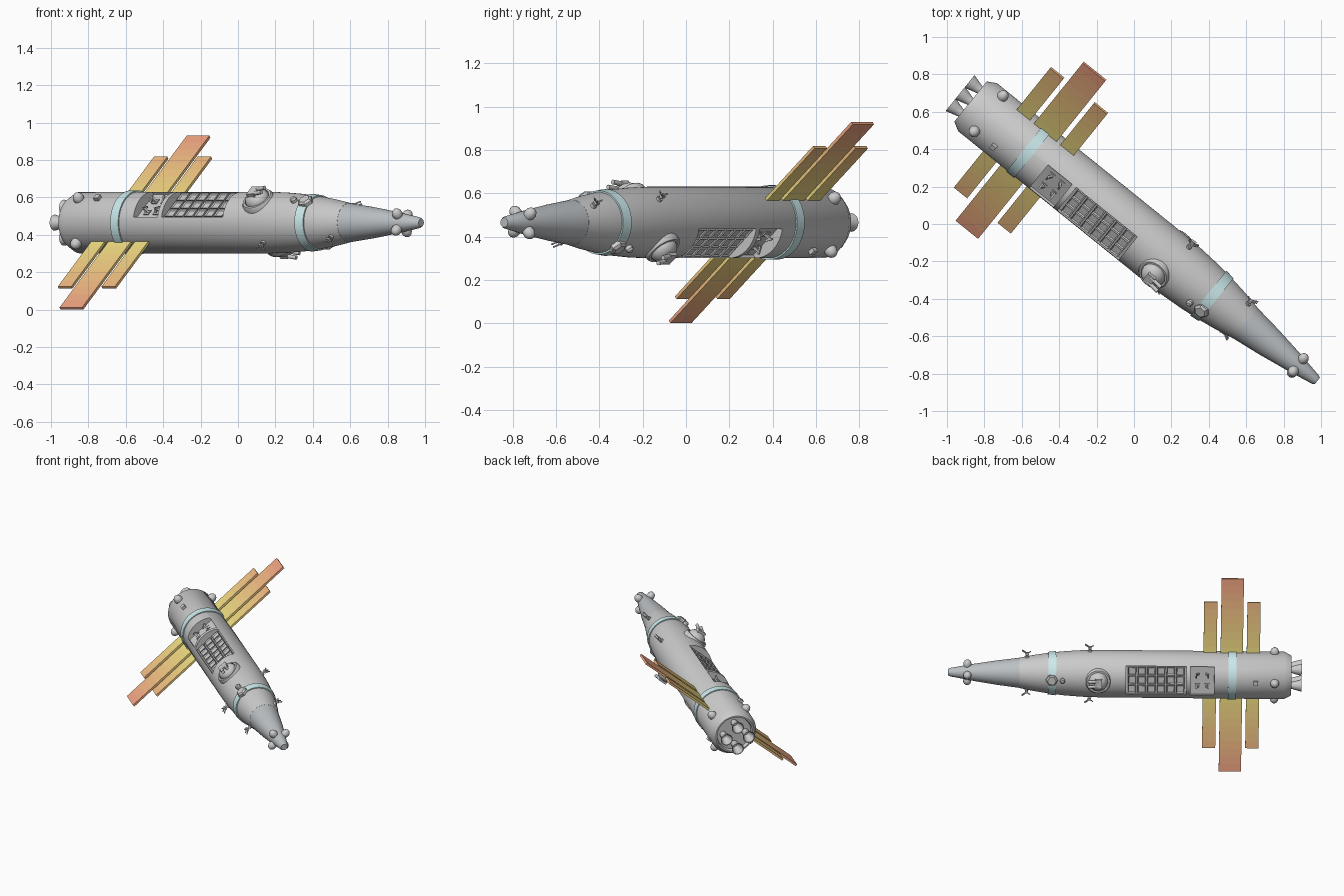
import bpy, bmesh
from math import radians, cos, sin, pi, atan2
from mathutils import Matrix, Vector

if "Cube" in bpy.data.objects:
    bpy.data.objects.remove(bpy.data.objects["Cube"])

# Ship frame: X = stern to nose, Y = along solar wings, Z = normal of the wings
YAW, ROLL = atan2(-1.54, 1.91), radians(40.3)
SHIP = (Matrix.Translation((-0.93, 0.70, 0.465))
        @ Matrix.Rotation(YAW, 4, 'Z') @ Matrix.Rotation(ROLL, 4, 'X'))
AXIS = Matrix.Rotation(pi / 2, 4, 'Y')          # lathe axis Z -> ship X
T = Matrix.Translation
R = Matrix.Rotation


def material(name, rgb):
    m = bpy.data.materials.new(name)
    m.diffuse_color = (*rgb, 1)
    m.use_nodes = True
    m.node_tree.nodes["Principled BSDF"].inputs["Base Color"].default_value = m.diffuse_color
    return m


def place(s, rho, deg):
    """Frame at s along the hull, rho from the axis, with Z pointing outward."""
    a = radians(deg)
    return T((s, rho * cos(a), rho * sin(a))) @ R(a - pi / 2, 4, 'X')


def lathe(bm, profile, m, segs=32):
    part = bmesh.new()
    vs = [part.verts.new((r, 0, z)) for r, z in profile]
    es = [part.edges.new(p) for p in zip(vs, vs[1:])]
    bmesh.ops.spin(part, geom=vs + es, axis=(0, 0, 1), cent=(0, 0, 0),
                   angle=2 * pi, steps=segs)
    bmesh.ops.remove_doubles(part, verts=part.verts, dist=1e-5)
    bmesh.ops.recalc_face_normals(part, faces=part.faces)
    merge(bm, part, m)


def merge(bm, part, m):
    part.transform(m)
    tmp = bpy.data.meshes.new("tmp")
    part.to_mesh(tmp)
    part.free()
    bm.from_mesh(tmp)
    bpy.data.meshes.remove(tmp)


def box(bm, size, m, inset=0, depth=0):
    part = bmesh.new()
    bmesh.ops.create_cube(part, size=1, matrix=Matrix.Diagonal((*size, 1)))
    if inset:
        part.normal_update()
        top = max(part.faces, key=lambda f: f.calc_center_median().z)
        bmesh.ops.inset_individual(part, faces=[top], thickness=inset, depth=depth)
    merge(bm, part, m)


def rod(bm, r, length, m, segs=12):
    lathe(bm, [(0, 0), (r, 0), (r, length), (0, length)], m, segs)


def finish(name, bm, *mats):
    me = bpy.data.meshes.new(name)
    bm.to_mesh(me)
    bm.free()
    ob = bpy.data.objects.new(name, me)
    bpy.context.collection.objects.link(ob)
    for m in mats:
        me.materials.append(m)
    ob.matrix_world = SHIP
    return ob


# Hull with a recessed stern
bm = bmesh.new()
lathe(bm, [(0, .10), (.122, .10), (.128, .072), (.138, .072), (.165, .12), (.165, 1.40),
           (.162, 1.52), (.154, 1.64), (.142, 1.75), (.125, 1.86), (.105, 1.96), (0, 1.96)],
      AXIS, 64)
hull = finish("hull", bm)

# Pockets for the cell grid and the clamp bay, cut on both faces
bm = bmesh.new()
for side in (90, -90):
    box(bm, (.42, .208, .10), place(1.01, .158, side))
    box(bm, (.165, .208, .10), place(.69, .158, side))
cutter = finish("pocket_cutter", bm)
cutter.hide_render = True
mod = hull.modifiers.new("pockets", 'BOOLEAN')
mod.operation, mod.solver, mod.object = 'DIFFERENCE', 'EXACT', cutter
bpy.context.view_layer.objects.active = hull
bpy.ops.object.modifier_apply(modifier=mod.name)
bpy.data.objects.remove(cutter)

# Nose cone
bm = bmesh.new()
lathe(bm, [(0, 1.955), (.105, 1.955), (.084, 2.12), (.057, 2.29), (.029, 2.44), (.022, 2.453), (0, 2.453)],
      AXIS, 64)
finish("nose_cone", bm, material("dark_grey", (.50, .53, .55)))

# Pale hull bands
band = material("pale_blue", (.60, .82, .84))
for name, a, b, ra, rb in (("rear_band", .455, .51, .165, .165), ("front_band", 1.705, 1.76, .147, .1405)):
    bm = bmesh.new()
    lathe(bm, [(ra - .01, a), (ra + .007, a), (rb + .007, b), (rb - .01, b), (ra - .01, a)], AXIS, 64)
    finish(name, bm, band)

# Solar wings, shaded yellow at the root to orange at the tip
N = 10
root, tip = Vector((.85, .72, .22)), Vector((.85, .36, .22))
shades = [material(f"wing_shade_{i}", root.lerp(tip, i / (N - 1))) for i in range(N)]
for name, s, width, half in (("wing_main", .487, .155, .71), ("wing_rear", .337, .092, .537),
                             ("wing_front", .637, .092, .537)):
    bm = bmesh.new()
    box(bm, (width, 2 * half, .015), T((s, 0, 0)))
    step = (.71 - .15) / N
    for i in range(1, N):
        for sg in (1, -1):
            bmesh.ops.bisect_plane(bm, geom=bm.verts[:] + bm.edges[:] + bm.faces[:],
                                   plane_co=(0, sg * (.15 + i * step), 0), plane_no=(0, 1, 0))
    for f in bm.faces:
        y = abs(f.calc_center_median().y)
        f.material_index = max(0, min(N - 1, int((y - .15) / step)))
    finish(name, bm, *shades)

# Four engine bells
bm = bmesh.new()
for k in range(4):
    a = -ROLL + k * pi / 2
    lathe(bm, [(0, .11), (.02, .11), (.024, .085), (.022, .075), (.032, .04), (.043, 0),
               (.038, 0), (.026, .045), (.012, .07), (0, .07)],
          T((0, .08 * cos(a), .08 * sin(a))) @ AXIS, 28)
finish("engine_bells", bm)

# Thruster pods near the nose and the stern
bm = bmesh.new()
pod = [(0, -.03), (.024, -.03), (.03, -.01), (.029, .006), (.022, .02), (.012, .028), (0, .03)]
for deg in (0, 90, 180, 270):
    lathe(bm, pod, place(.188, .175, deg), 20)
    lathe(bm, pod, place(2.32, .065, deg) @ Matrix.Scale(.93, 4), 20)
finish("thruster_pods", bm)

for label, side in (("upper", 90), ("lower", -90)):
    # Grid of launch cells with recessed lids
    bm = bmesh.new()
    for i in range(6):
        for j in range(3):
            m = place(1.01, .116, side) @ T(((i - 2.5) * .067, (j - 1) * .066, 0))
            box(bm, (.056, .056, .022), m, .008, -.007)
    finish(label + "_launch_cells", bm)

    # Clamp bay: four bent arms
    bm = bmesh.new()
    for sx in (1, -1):
        for sy in (1, -1):
            m = place(.69, .108, side) @ T((sx * .032, sy * .045, 0))
            box(bm, (.034, .034, .010), m)
            box(bm, (.012, .012, .036), m @ T((0, 0, .012)) @ R(sx * .5, 4, 'Y'))
            box(bm, (.010, .040, .010), m @ T((sx * .009, -sy * .008, .028)) @ R(sy * .5, 4, 'X'))
    finish(label + "_clamp_bay", bm)

    # Main turret: collar, dome and twin barrels
    bm = bmesh.new()
    m = place(1.413, 0, side)
    lathe(bm, [(0, .10), (.088, .10), (.088, .160), (.081, .172), (.070, .172), (.070, .165), (0, .165)], m, 40)
    dome = [(.066 * cos(t * pi / 16), .165 + .052 * sin(t * pi / 16)) for t in range(8)] + [(0, .217)]
    lathe(bm, dome + [(0, .16), (.066, .16), (.066, .165)], m, 32)
    box(bm, (.05, .065, .03), m @ T((0, 0, .212)))
    for y in (-.018, .018):
        rod(bm, .011, .085, m @ T((-.01, y, .215)) @ R(radians(80), 4, 'Y'), 14)
    finish(label + "_turret", bm)

    # Small sensors: stern block, knob and faceted housing on the front band
    bm = bmesh.new()
    box(bm, (.03, .03, .03), place(.32, .17, side))
    lathe(bm, [(0, -.02), (.018, -.02), (.018, .006), (.011, .016), (0, .019)], place(1.66, .16, side), 16)
    lathe(bm, [(0, -.025), (.042, -.025), (.042, .012), (.030, .022), (0, .022)], place(1.735, .145, side), 6)
    finish(label + "_sensors", bm)

# Small forked guns on both flanks
bm = bmesh.new()
for deg in (0, 180):
    for s, rho in ((1.47, .162), (1.906, .114)):
        m = place(s, rho, deg)
        rod(bm, .014, .02, m @ T((0, 0, -.008)))
        rod(bm, .006, .036, m, 8)
        box(bm, (.022, .022, .014), m @ T((0, 0, .028)))
        for y in (-.008, .008):
            rod(bm, .004, .042, m @ T((0, y, .028)) @ R(radians(55), 4, 'Y'), 8)
        rod(bm, .004, .030, m @ T((0, 0, .028)) @ R(radians(-55), 4, 'Y'), 8)
finish("flank_guns", bm)

# Smooth rounded surfaces, keep hard edges
bpy.ops.object.select_all(action='SELECT')
bpy.context.view_layer.objects.active = hull
bpy.ops.object.shade_smooth_by_angle(angle=radians(32))
